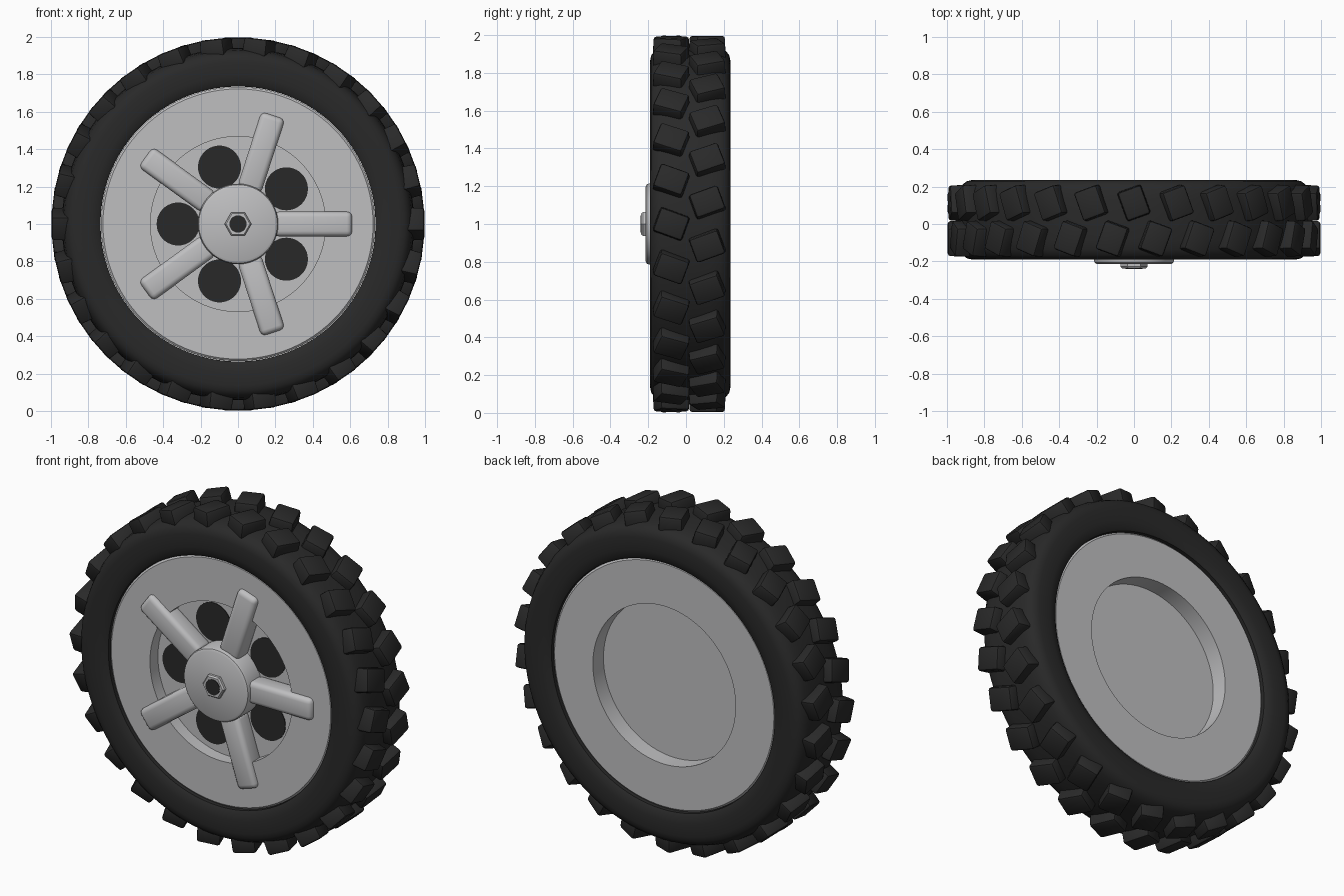
import bpy, bmesh, math
from mathutils import Matrix, Vector

if "Cube" in bpy.data.objects:
    bpy.data.objects.remove(bpy.data.objects["Cube"])


def material(name, c):
    m = bpy.data.materials.new(name)
    m.diffuse_color = (*c, 1)
    m.use_nodes = True
    m.node_tree.nodes["Principled BSDF"].inputs["Base Color"].default_value = m.diffuse_color
    return m


RUBBER = material("black rubber", (0.022, 0.022, 0.022))
METAL = material("light grey metal", (0.52, 0.52, 0.53))
UP = Matrix.Translation((0, 0, 1))          # axle height


def finish(name, bm, mat, angle=35):
    bmesh.ops.recalc_face_normals(bm, faces=bm.faces)
    me = bpy.data.meshes.new(name)
    bm.to_mesh(me)
    bm.free()
    me.materials.append(mat)
    me.shade_smooth()
    me.set_sharp_from_angle(angle=math.radians(angle))
    ob = bpy.data.objects.new(name, me)
    ob.matrix_world = UP
    bpy.context.collection.objects.link(ob)
    return ob


def lathe(name, profile, mat, segs=96, closed=False, angle=35):
    """Revolve (radius, y) points around the axle."""
    bm = bmesh.new()
    vs = [bm.verts.new((r, y, 0)) for r, y in profile]
    pairs = list(zip(vs, vs[1:])) + ([(vs[-1], vs[0])] if closed else [])
    es = [bm.edges.new(p) for p in pairs]
    bmesh.ops.spin(bm, geom=vs + es, cent=(0, 0, 0), axis=(0, 1, 0),
                   angle=math.tau, steps=segs, use_duplicate=False)
    bmesh.ops.remove_doubles(bm, verts=bm.verts, dist=1e-5)
    return finish(name, bm, mat, angle)


def spin_to(deg):
    """Rotation taking +x towards +z in the front view."""
    return Matrix.Rotation(-math.radians(deg), 4, 'Y')


def block(name, size, place, mat, bevel, segs=2, taper=1.0):
    """Bevelled box; local x end can be tapered."""
    bm = bmesh.new()
    bmesh.ops.create_cube(bm, size=1)
    for v in bm.verts:
        k = taper if v.co.x > 0 else 1
        v.co = Vector((v.co.x * size[0], v.co.y * size[1] * k, v.co.z * size[2] * k))
    bmesh.ops.bevel(bm, geom=bm.edges[:], offset=bevel, segments=segs,
                    profile=0.5, affect='EDGES')
    bm.transform(place)
    return finish(name, bm, mat)


# Tyre carcass with rounded shoulders
MID, HALF = 0.0225, 0.2125
side = [(0.735, 0.16), (0.735, 0.193), (0.75, 0.204), (0.79, HALF), (0.865, HALF),
        (0.892, 0.207), (0.915, 0.19), (0.93, 0.16), (0.938, 0.11), (0.942, 0.04)]
tyre = [(r, MID - w) for r, w in side] + [(r, MID + w) for r, w in reversed(side)]
lathe("tyre", tyre, RUBBER, closed=True)

# Two staggered rows of slanted tread blocks
COUNT = 26
step = 360 / COUNT
for row, (y, tilt, shift) in {"front": (-0.078, 20, 0), "back": (0.112, -20, 0.5)}.items():
    for i in range(COUNT):
        place = (spin_to((i + shift) * step) @ Matrix.Translation((0.95, y, 0))
                 @ Matrix.Rotation(math.radians(-tilt), 4, 'X'))
        block(f"{row}_tread_{i}", (0.092, 0.168, 0.138), place, RUBBER, 0.014, 2, 0.95)

# Wheel rim: outer disc, recessed middle on both faces
lathe("rim", [(0, -0.085), (0.468, -0.085), (0.468, -0.16), (0.722, -0.16),
              (0.733, -0.15), (0.733, 0.195), (0.722, 0.205), (0.47, 0.205),
              (0.47, 0.105), (0, 0.105)], METAL)

# Five spokes with dark openings between them
for i in range(5):
    place = spin_to(72 * i) @ Matrix.Translation((0.4, -0.13, 0))
    block(f"spoke_{i}", (0.42, 0.118, 0.132), place, METAL, 0.028, 3)
    a = math.radians(72 * i + 36)
    bm = bmesh.new()
    bmesh.ops.create_cone(bm, cap_ends=True, segments=40, radius1=0.115, radius2=0.115, depth=0.006,
                          matrix=Matrix.Translation((0.32 * math.cos(a), -0.086, 0.32 * math.sin(a)))
                          @ Matrix.Rotation(math.pi / 2, 4, 'X'))
    finish(f"opening_{i}", bm, RUBBER)

# Hub cap, hexagonal nut and its dark centre
lathe("hub", [(0.215, -0.08), (0.215, -0.195), (0.21, -0.207), (0.197, -0.214),
              (0, -0.214)], METAL, 64)
lathe("nut", [(0.072, -0.21), (0.072, -0.228), (0.064, -0.237), (0, -0.237)], METAL, 6, angle=20)
lathe("nut_centre", [(0.046, -0.23), (0.046, -0.24), (0, -0.24)], RUBBER, 32)
